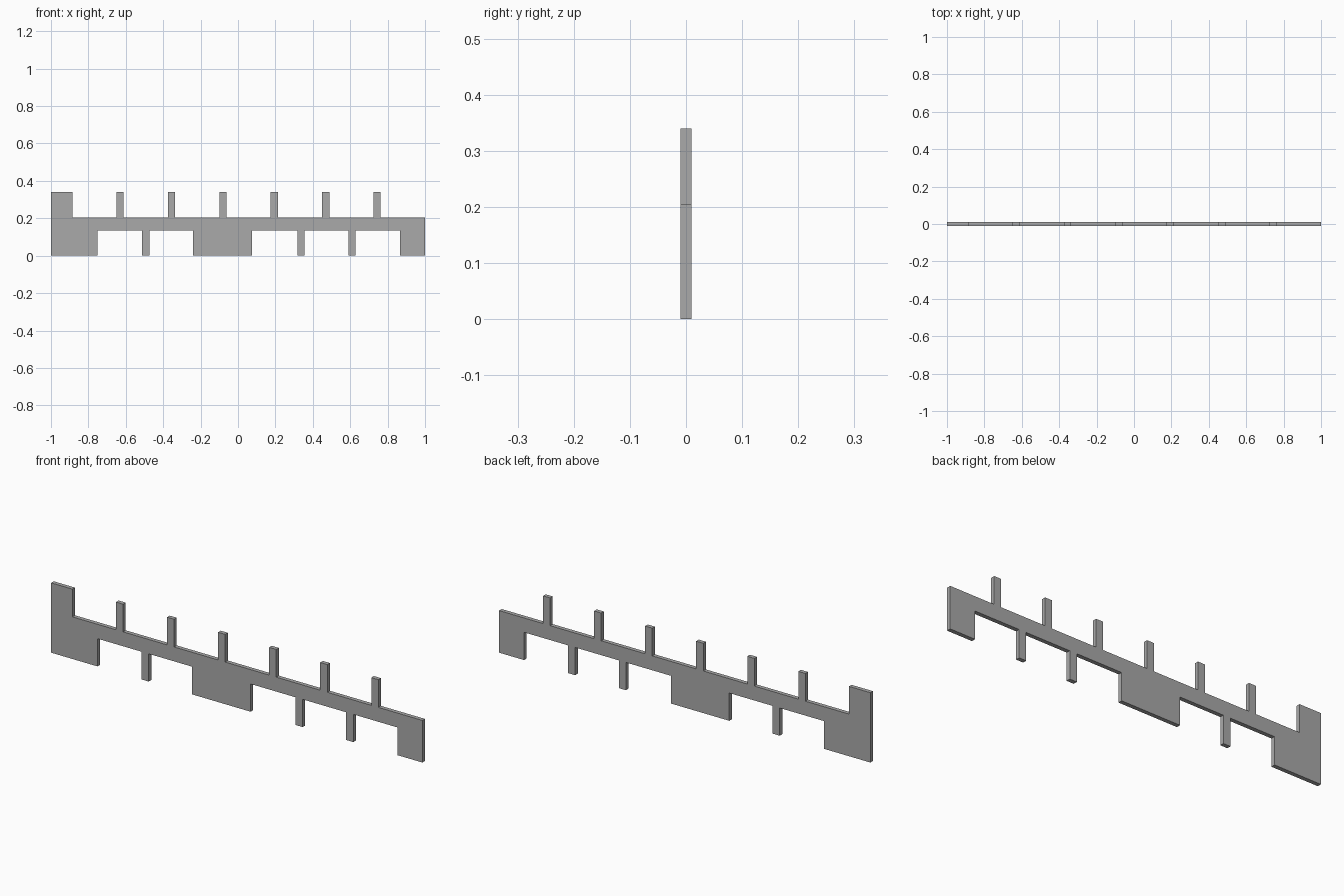
import bpy
import bmesh

cube = bpy.data.objects.get("Cube")
if cube:
    bpy.data.objects.remove(cube, do_unlink=True)

TOP, BAR_TOP, BAR_BOTTOM = 0.34, 0.205, 0.135
THICK = 0.02
TOOTH = 0.038
PITCH = 0.275

grey = bpy.data.materials.new("plain_grey")
grey.use_nodes = True
colour = (0.4, 0.4, 0.4, 1)
grey.diffuse_color = colour
grey.node_tree.nodes["Principled BSDF"].inputs["Base Color"].default_value = colour

# Spans of the upper posts and the lower feet along the bar
upper = [(-1, -0.885)] + [(-0.65 + i * PITCH, -0.65 + i * PITCH + TOOTH) for i in range(6)]
lower = [(-1, -0.75), (-0.512, -0.512 + TOOTH), (-0.24, 0.075),
         (0.317, 0.317 + TOOTH), (0.59, 0.59 + TOOTH), (0.866, 1)]


def comb_edge(spans, bar_z, tip_z):
    """Outline of a toothed edge, running from left to right."""
    points = []
    for a, b in spans:
        points += [(a, bar_z), (a, tip_z), (b, tip_z), (b, bar_z)]
    return points


# The end blocks run flush with the bar, so drop their inner corners
top_edge = comb_edge(upper, BAR_TOP, TOP)[1:] + [(1, BAR_TOP)]
bottom_edge = comb_edge(lower, BAR_BOTTOM, 0)[1:-1]
outline = bottom_edge + top_edge[::-1]

# Extrude the whole outline into one flat plate
bm = bmesh.new()
face = bm.faces.new([bm.verts.new((x, -THICK / 2, z)) for x, z in outline])
result = bmesh.ops.extrude_face_region(bm, geom=[face], use_keep_orig=True)
moved = [v for v in result["geom"] if isinstance(v, bmesh.types.BMVert)]
bmesh.ops.translate(bm, verts=moved, vec=(0, THICK, 0))
bmesh.ops.recalc_face_normals(bm, faces=bm.faces)

mesh = bpy.data.meshes.new("toothed_plate")
bm.to_mesh(mesh)
bm.free()
mesh.materials.append(grey)
plate = bpy.data.objects.new("toothed_plate", mesh)
bpy.context.collection.objects.link(plate)
